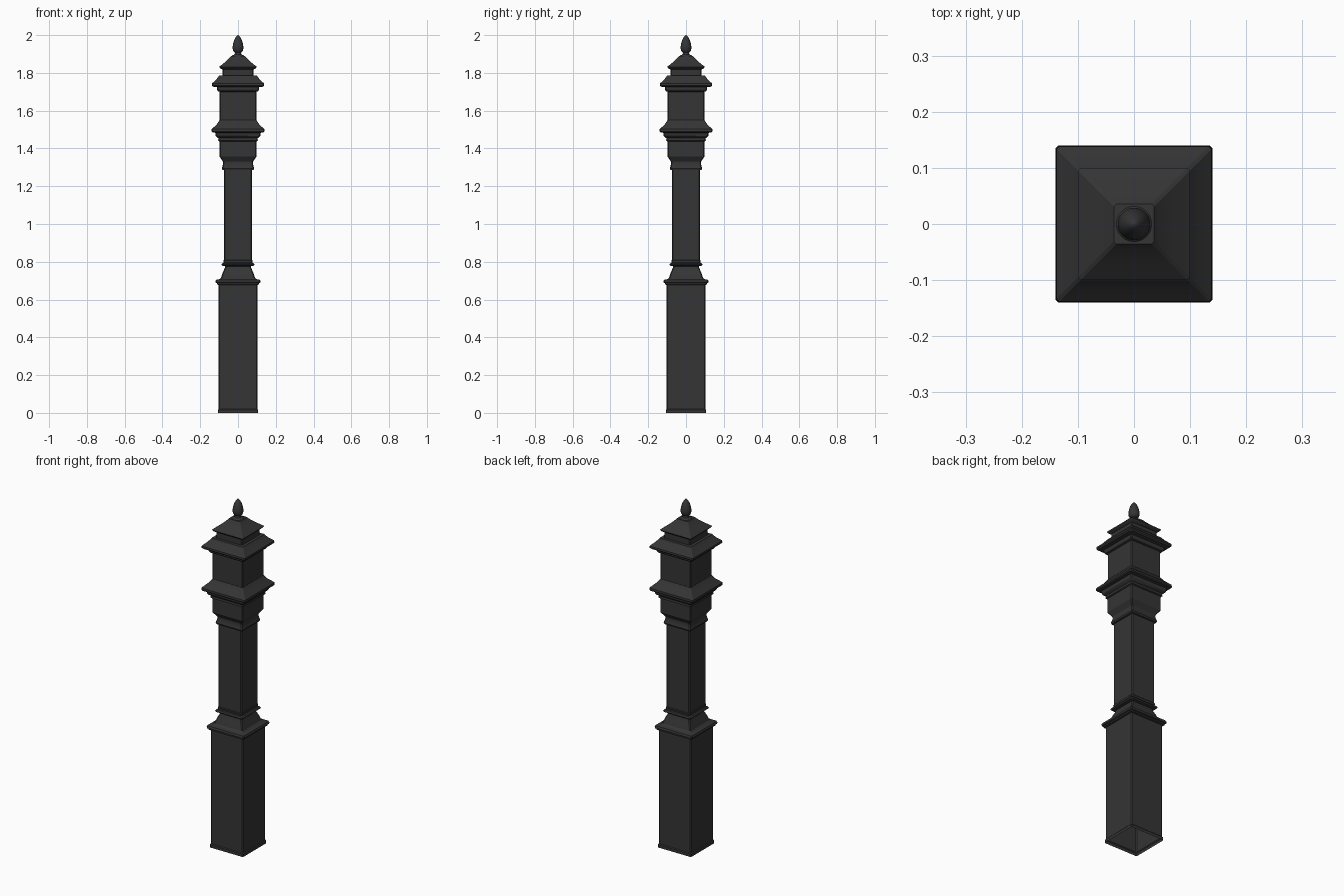
import bpy, bmesh, math

if "Cube" in bpy.data.objects:
    bpy.data.objects.remove(bpy.data.objects["Cube"])


def loft(name, profile, ring, cap_top=False, angle=25):
    """Stack rings along z from (size, z) pairs; the underside stays open."""
    bm = bmesh.new()
    rings = [[bm.verts.new((x, y, z)) for x, y in ring(s)] for s, z in profile]
    n = len(rings[0])
    for a, b in zip(rings, rings[1:]):
        for i in range(n):
            j = (i + 1) % n
            bm.faces.new((a[i], a[j], b[j], b[i]))
    if cap_top:
        bm.faces.new(rings[-1])
    me = bpy.data.meshes.new(name)
    bm.to_mesh(me)
    bm.free()
    ob = bpy.data.objects.new(name, me)
    bpy.context.collection.objects.link(ob)
    me.materials.append(iron)
    bpy.ops.object.select_all(action='DESELECT')
    ob.select_set(True)
    bpy.context.view_layer.objects.active = ob
    bpy.ops.object.shade_smooth_by_angle(angle=math.radians(angle))
    return ob


def square(h, c=0.005):
    """Square of half-width h with small chamfered corners."""
    k = h - c
    return [(k, -h), (h, -k), (h, k), (k, h), (-k, h), (-h, k), (-h, -k), (-k, -h)]


def circle(r, n=24):
    return [(r * math.cos(2 * math.pi * i / n), r * math.sin(2 * math.pi * i / n))
            for i in range(n)]


iron = bpy.data.materials.new("dark_iron")
iron.diffuse_color = (0.035, 0.035, 0.035, 1)
iron.use_nodes = True
iron.node_tree.nodes["Principled BSDF"].inputs["Base Color"].default_value = iron.diffuse_color

# Hollow plinth with its foot rim
loft("plinth", [(.107, 0), (.107, .016), (.103, .021), (.103, .678)], square)

# Moulding and sloped shoulder above the plinth
loft("plinth_moulding", [(.103, .678), (.112, .68), (.112, .687), (.119, .69),
     (.12, .697), (.117, .704), (.098, .708), (.09, .715), (.082, .74), (.07, .767),
     (.068, .776), (.083, .779), (.088, .785), (.083, .792), (.076, .795),
     (.078, .806), (.075, .81)], square)

# Slim shaft
loft("shaft", [(.075, .81), (.075, 1.285)], square)

# Collar and flared neck block
loft("neck_block", [(.075, 1.285), (.083, 1.287), (.086, 1.295), (.083, 1.303),
     (.079, 1.32), (.08, 1.33), (.098, 1.357), (.098, 1.437)], square)

# Lower cornice with sloped roof
loft("lower_cornice", [(.098, 1.437), (.105, 1.441), (.104, 1.454), (.112, 1.459),
     (.118, 1.467), (.12, 1.483), (.136, 1.486), (.14, 1.491), (.139, 1.502),
     (.113, 1.527), (.097, 1.55)], square)

# Lantern box
loft("box", [(.097, 1.55), (.097, 1.7)], square)

# Upper cornice with sloped roof
loft("upper_cornice", [(.097, 1.7), (.106, 1.703), (.111, 1.711), (.111, 1.724),
     (.132, 1.727), (.139, 1.734), (.138, 1.744), (.115, 1.765), (.1, 1.785),
     (.083, 1.785)], square)

# Cap with small pyramid roof
loft("cap", [(.083, 1.785), (.083, 1.818), (.095, 1.825), (.1, 1.832), (.068, 1.857),
     (.044, 1.88), (.036, 1.89)], square, cap_top=True)

# Round acorn finial
loft("finial", [(.034, 1.885), (.03, 1.893), (.018, 1.897), (.016, 1.908), (.022, 1.912),
     (.027, 1.92), (.029, 1.935), (.026, 1.955), (.019, 1.977), (.009, 1.994),
     (.002, 2.0)], circle, cap_top=True, angle=50)
